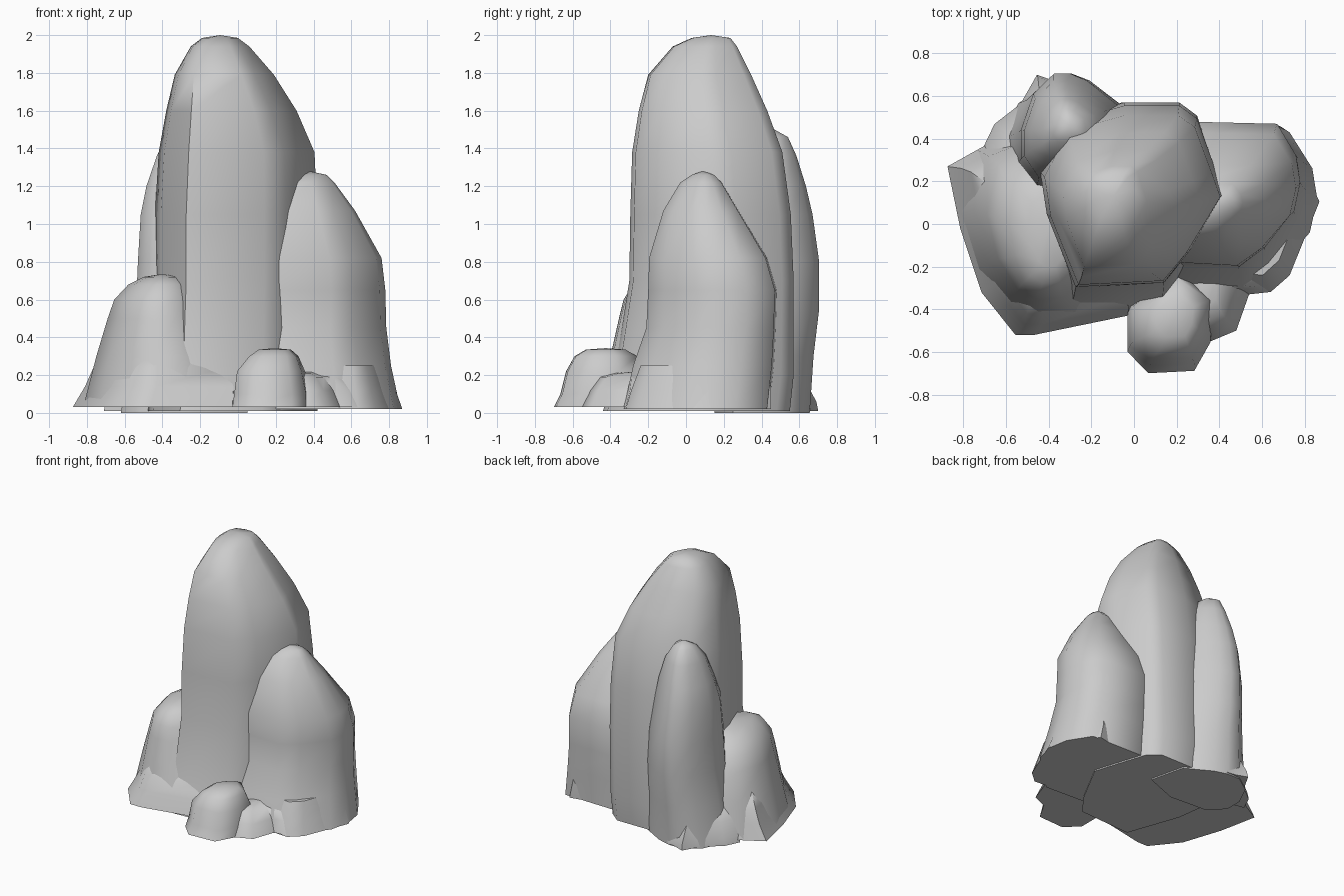
import bpy, bmesh, math


def rock(name, outline, levels, cap_rise=0.01, sharp=60):
    """Loft a plan outline through levels of (z, x0, x1, y0, y1)."""
    xs, ys = [p[0] for p in outline], [p[1] for p in outline]
    ax, ay = min(xs), min(ys)
    unit = [((x - ax) / (max(xs) - ax), (y - ay) / (max(ys) - ay)) for x, y in outline]
    bm = bmesh.new()
    rings = [[bm.verts.new((x0 + u * (x1 - x0), y0 + v * (y1 - y0), z)) for u, v in unit]
             for z, x0, x1, y0, y1 in levels]
    n = len(unit)
    for a, b in zip(rings, rings[1:]):
        for i in range(n):
            j = (i + 1) % n
            bm.faces.new((a[i], a[j], b[j], b[i]))
    bm.faces.new(rings[0][::-1])
    z, x0, x1, y0, y1 = levels[-1]
    tip = bm.verts.new(((x0 + x1) / 2, (y0 + y1) / 2, z + cap_rise))
    for i in range(n):
        bm.faces.new((rings[-1][i], rings[-1][(i + 1) % n], tip))
    bmesh.ops.recalc_face_normals(bm, faces=bm.faces)
    me = bpy.data.meshes.new(name)
    bm.to_mesh(me)
    bm.free()
    ob = bpy.data.objects.new(name, me)
    bpy.context.collection.objects.link(ob)
    bpy.ops.object.select_all(action='DESELECT')
    ob.select_set(True)
    bpy.context.view_layer.objects.active = ob
    bpy.ops.object.shade_smooth_by_angle(angle=math.radians(sharp))
    return ob


# Tall central spire
rock("main_spire",
     [(-.27, -.29), (.13, -.27), (.24, -.13), (.40, .15), (.36, .27), (.28, .50),
      (.20, .56), (-.05, .56), (-.32, .48), (-.43, .25), (-.40, .05)],
     [(0.01, -.48, .42, -.44, .55), (.2, -.46, .42, -.38, .57), (.7, -.44, .42, -.30, .57),
      (1.05, -.44, .42, -.295, .555), (1.38, -.42, .405, -.285, .51),
      (1.6, -.38, .31, -.25, .43), (1.79, -.335, .19, -.20, .345),
      (1.94, -.25, .06, -.07, .27), (1.985, -.19, .0, .03, .235)], .015)

# Right shoulder
rock("right_boulder",
     [(.15, -.18), (.50, -.20), (.62, -.11), (.76, .06), (.79, .2), (.77, .33),
      (.68, .48), (.26, .49), (.1, .3)],
     [(0.02, .05, .86, -.33, .44), (.25, .08, .81, -.28, .465), (.45, .08, .785, -.21, .475),
      (.65, .1, .78, -.20, .48), (.82, .1, .76, -.195, .43),
      (1.07, .15, .62, -.12, .28), (1.22, .22, .51, -.03, .19), (1.26, .28, .47, .03, .15)], .02)

# Tall slab at back left
rock("back_left_slab",
     [(-.52, .33), (-.44, .22), (-.2, .2), (0, .3), (-.05, .57), (-.2, .68),
      (-.28, .71), (-.36, .71), (-.46, .62), (-.52, .46)],
     [(0.0, -.62, .05, .15, .655), (.3, -.57, .02, .15, .675), (.55, -.54, 0, .15, .705),
      (.8, -.53, -.03, .17, .705), (1.05, -.515, -.07, .2, .67),
      (1.2, -.485, -.1, .25, .635), (1.36, -.43, -.15, .3, .585),
      (1.46, -.38, -.22, .38, .54)], .045)

# Left boulder and its spreading foot
rock("left_boulder",
     [(-.77, .05), (-.70, -.16), (-.58, -.30), (-.46, -.35), (-.3, -.34), (-.1, -.2),
      (-.1, .25), (-.45, .36), (-.70, .28)],
     [(0.03, -.82, 0, -.46, .45), (.3, -.75, -.1, -.40, .41), (.5, -.69, -.18, -.355, .36),
      (.6, -.655, -.21, -.33, .3), (.68, -.58, -.25, -.28, .23),
      (.72, -.50, -.31, -.2, .14)], .015)
rock("left_foot",
     [(-.88, .27), (-.82, -.02), (-.72, -.32), (-.56, -.52), (-.47, -.52), (-.03, -.43),
      (.05, .1), (-.2, .42), (-.7, .37)],
     [(0.03, -.875, .05, -.52, .42), (.14, -.81, .05, -.47, .40),
      (.24, -.765, .0, -.42, .37), (.34, -.70, -.05, -.34, .3)])

# Front stones
rock("front_stone",
     [(-.02, -.61), (.07, -.70), (.27, -.69), (.34, -.57), (.36, -.4), (.2, -.25), (-.02, -.43)],
     [(0.03, -.03, .38, -.70, -.2), (.1, -.02, .38, -.665, -.2), (.22, -.005, .355, -.635, -.22),
      (.3, .06, .32, -.59, -.26), (.335, .11, .28, -.53, -.32)], .008)
rock("front_small_stone",
     [(.3, -.52), (.36, -.55), (.48, -.50), (.54, -.33), (.63, -.32), (.73, -.22), (.6, 0), (.25, -.2)],
     [(0.03, .25, .73, -.55, 0), (.12, .25, .67, -.51, 0),
      (.19, .26, .58, -.46, -.05), (.21, .3, .48, -.38, -.1)])

# Rubble at the back left
rock("back_rubble",
     [(-.70, .37), (-.4, .3), (-.33, .66), (-.39, .67), (-.47, .70), (-.54, .57), (-.65, .48)],
     [(0.01, -.71, -.3, .28, .70), (.06, -.70, -.3, .28, .69),
      (.17, -.65, -.32, .28, .63), (.27, -.58, -.35, .28, .54)])

# Right foot flare
rock("right_foot",
     [(.4, -.3), (.64, -.32), (.73, -.24), (.87, .11), (.77, .34), (.68, .46), (.4, .4)],
     [(0.02, .4, .87, -.32, .45), (.12, .4, .835, -.29, .45), (.25, .4, .80, -.24, .44)])
